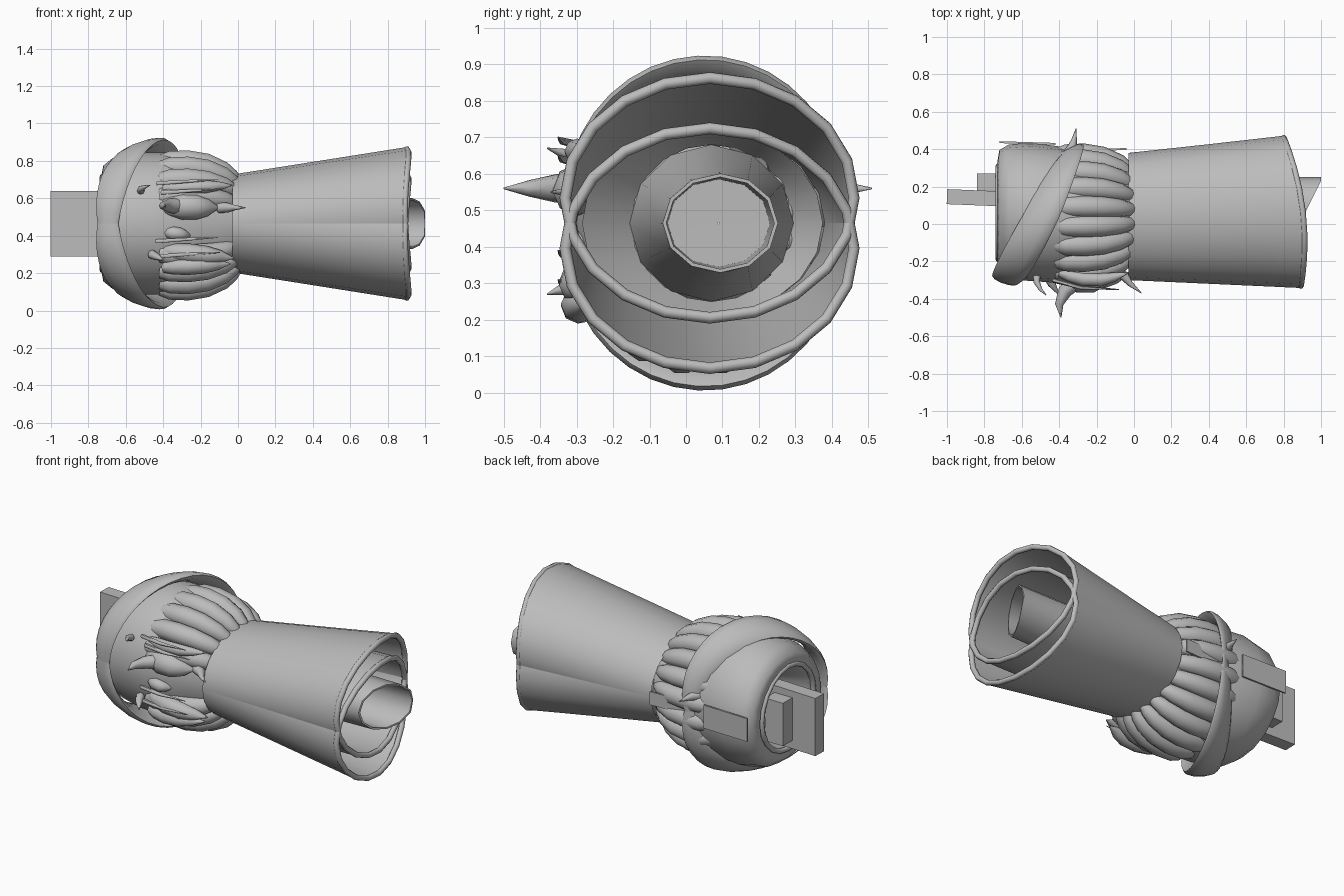
import bpy, bmesh, math, random
from mathutils import Vector

if "Cube" in bpy.data.objects:
    bpy.data.objects.remove(bpy.data.objects["Cube"])

random.seed(4)
CY, CZ = 0.06, 0.465
grey = bpy.data.materials.new("plain grey")
grey.diffuse_color = (0.5, 0.5, 0.5, 1)
grey.use_nodes = True
grey.node_tree.nodes["Principled BSDF"].inputs["Base Color"].default_value = grey.diffuse_color


def finish(obj, angle=60):
    obj.data.materials.clear()
    obj.data.materials.append(grey)
    bpy.ops.object.select_all(action='DESELECT')
    obj.select_set(True)
    bpy.context.view_layer.objects.active = obj
    bpy.ops.object.shade_smooth_by_angle(angle=math.radians(angle))
    return obj


def loft(name, rings, caps=False, angle=60):
    """Skin a list of equal-length closed point rings."""
    bm = bmesh.new()
    rows = [[bm.verts.new(p) for p in ring] for ring in rings]
    n = len(rows[0])
    for a, b in zip(rows, rows[1:]):
        for i in range(n):
            j = (i + 1) % n
            bm.faces.new((a[i], a[j], b[j], b[i]))
    if caps:
        bm.faces.new(rows[0])
        bm.faces.new(rows[-1])
    bmesh.ops.recalc_face_normals(bm, faces=bm.faces)
    mesh = bpy.data.meshes.new(name)
    bm.to_mesh(mesh)
    bm.free()
    obj = bpy.data.objects.new(name, mesh)
    bpy.context.collection.objects.link(obj)
    return finish(obj, angle)


def ring(x, ry, rz, cy=CY, cz=CZ, n=20):
    return [Vector((x, cy + ry * math.cos(math.tau * i / n), cz + rz * math.sin(math.tau * i / n)))
            for i in range(n)]


def tube(name, points, radii, cyclic=False, sides=2):
    """Round strand along a path, with a radius at every point."""
    cu = bpy.data.curves.new(name, 'CURVE')
    cu.dimensions = '3D'
    cu.bevel_depth = 1
    cu.bevel_resolution = sides
    cu.use_fill_caps = not cyclic
    sp = cu.splines.new('POLY')
    sp.points.add(len(points) - 1)
    for q, p, r in zip(sp.points, points, radii):
        q.co = (*p, 1)
        q.radius = r
    sp.use_cyclic_u = cyclic
    obj = bpy.data.objects.new(name, cu)
    bpy.context.collection.objects.link(obj)
    bpy.ops.object.select_all(action='DESELECT')
    obj.select_set(True)
    bpy.context.view_layer.objects.active = obj
    bpy.ops.object.convert(target='MESH')
    return finish(bpy.context.object)


def box(name, lo, hi, turn=0):
    bpy.ops.mesh.primitive_cube_add(size=1, location=[(a + b) / 2 for a, b in zip(lo, hi)],
                                    rotation=(0, 0, turn))
    obj = bpy.context.object
    obj.name = name
    obj.scale = [b - a for a, b in zip(lo, hi)]
    return finish(obj, 20)


# two crossing trumpet sleeves with rolled rims
def mouth_x(y):
    return 0.912 - 0.34 * (y + 0.1) ** 2


for side, word in ((1, "upper"), (-1, "lower")):
    rows = []
    for t in (0, 0.25, 0.5, 0.75, 1):
        r = ring(0, 0.34 + 0.067 * t, 0.262 + 0.076 * t, 0.04 + 0.025 * t, CZ + side * 0.071 * t)
        for p in r:
            p.x = -0.03 + t * (mouth_x(p.y) + 0.03)
        rows.append(r)
    loft(word + "_sleeve", rows)
    tube(word + "_sleeve_rim", [(p.x, CY + (p.y - CY) * 0.972, CZ + (p.z - CZ) * 0.972) for p in rows[-1]],
         [0.016] * 20, cyclic=True)

# lining that closes the sleeves down to the barrel
loft("sleeve_lining", [ring(0.12, 0.33, 0.262, 0.045), ring(0.0, 0.22, 0.215, 0.07)])

# inner barrel, wide at the root, with a slanted mouth and a closed bottom
rows = [ring(0.0, 0.225, 0.215, 0.07, CZ, 12), ring(0.6, 0.16, 0.14, 0.09, CZ, 12),
        ring(0.92, 0.158, 0.136, 0.094, CZ, 12), ring(0.92, 0.148, 0.126, 0.094, CZ, 12),
        ring(0.28, 0.14, 0.12, 0.09, CZ, 12)]
for p in rows[2] + rows[3]:
    p.x = min(1.0, 0.93 + 0.5 * (p.y - 0.09))
loft("inner_barrel", rows, angle=35)
loft("barrel_floor", [ring(0.28, 0.14, 0.12, 0.09, CZ, 12), ring(0.279, 0.002, 0.002, 0.09, CZ, 12)])

# rounded body shell, open at its left end
profile = [(-0.55, 0.18, 0.18), (-0.7, 0.23, 0.23), (-0.73, 0.27, 0.26), (-0.72, 0.33, 0.31), (-0.67, 0.36, 0.35),
           (-0.55, 0.37, 0.38), (-0.4, 0.365, 0.38), (-0.25, 0.335, 0.355), (-0.1, 0.3, 0.31), (0, 0.27, 0.25)]
loft("body_shell", [ring(x, ry, rz, 0.065 if x < -0.5 else 0.05) for x, ry, rz in profile])
tube("end_ring", ring(-0.725, 0.25, 0.25, CY), [0.015] * 20, cyclic=True)

# swelling ribs around the body, left out on the front
RIBS = 20
for k in range(RIBS):
    a = math.tau * (k + 0.5) / RIBS
    if abs(a - math.pi) < 0.45:
        continue
    pts, rad = [], []
    for x, r, w in ((-0.41, 0.33, 0.05), (-0.36, 0.345, 0.056), (-0.27, 0.345, 0.06), (-0.17, 0.33, 0.058),
                    (-0.08, 0.295, 0.05), (-0.03, 0.26, 0.04), (0.0, 0.235, 0.025)):
        pts.append((x, CY - 0.02 + r * 0.97 * math.cos(a), CZ - 0.01 + r * 1.01 * math.sin(a)))
        rad.append(w)
    tube("body_rib", pts, rad, sides=3)

# two broad slanting wrapped bands that cross on the front
for side, word in ((1, "upper"), (-1, "lower")):
    rows = []
    for k in range(25):
        u = k / 24
        a = math.pi * (-0.02 + 1.17 * u)
        fade = 0.22 + 0.78 * max(0, math.sin(math.pi * u)) ** 0.9
        cx = -0.49 + (0.18 if a < math.pi / 2 else 0.205) * math.cos(a)
        row = []
        for j in range(10):
            b = math.tau * j / 10
            dx = 0.1 * fade * math.cos(b)
            r = 0.362 + 0.042 * abs(math.sin(a)) + 0.03 * fade * math.sin(b) + 0.33 * dx
            row.append((cx + dx, CY - 0.005 + r * math.cos(a) * 0.98, CZ + side * r * math.sin(a) * 1.025))
        rows.append(row)
    loft(word + "_band", rows, caps=True)

# front leaves: swollen tongues that narrow to points
for z, w, x1, dz in ((0.65, 0.035, -0.03, 0.02), (0.56, 0.068, -0.1, -0.01), (0.42, 0.035, -0.25, -0.02),
                     (0.32, 0.05, -0.02, -0.04), (0.23, 0.045, -0.04, 0.02)):
    tube("front_leaf", [(-0.4 + (x1 + 0.4) * t, -0.26 - 0.04 * math.sin(math.pi * t), z + dz * t)
                        for t in (0, 0.15, 0.35, 0.6, 0.8, 1)], [w * 0.6, w * 0.9, w * 1.05, w, w * 0.7, 0.003])

# curved thorns
for pts, w in ((((-0.3, -0.3, 0.56), (-0.37, -0.36, 0.56), (-0.4, -0.43, 0.56), (-0.39, -0.5, 0.56)), 0.045),
               (((-0.1, -0.25, 0.55), (-0.05, -0.28, 0.55), (-0.02, -0.32, 0.55), (0.04, -0.37, 0.55)), 0.03),
               (((-0.38, 0.34, 0.56), (-0.33, 0.41, 0.56), (-0.32, 0.45, 0.56), (-0.31, 0.51, 0.56)), 0.03),
               (((-0.52, -0.28, 0.64), (-0.52, -0.31, 0.65), (-0.5, -0.35, 0.66), (-0.47, -0.38, 0.67)), 0.02),
               (((-0.46, -0.28, 0.3), (-0.44, -0.32, 0.29), (-0.42, -0.35, 0.28), (-0.4, -0.38, 0.27)), 0.025)):
    tube("thorn", pts, (w, w * 0.85, w * 0.5, 0.002))

# loose thin straws on the front
for k in range(4):
    z = (0.29, 0.37, 0.63, 0.68)[k]
    x = random.uniform(-0.45, -0.35)
    tube("straw", [(x, -0.3, z), (x + 0.15, -0.34, z + 0.01), (x + 0.33, -0.35, z + 0.02)],
         (0.012, 0.01, 0.002), sides=1)

# flat plates on the back
box("back_plate", (-0.72, 0.428, 0.4), (-0.42, 0.438, 0.54), -0.03)
box("back_strap", (-0.36, 0.39, 0.43), (-0.04, 0.4, 0.51), 0.04)

# handle blocks on the left end
box("long_handle", (-1.0, 0.1, 0.29), (-0.69, 0.18, 0.64), -0.04)
box("short_handle", (-0.84, 0.18, 0.34), (-0.72, 0.27, 0.6))
